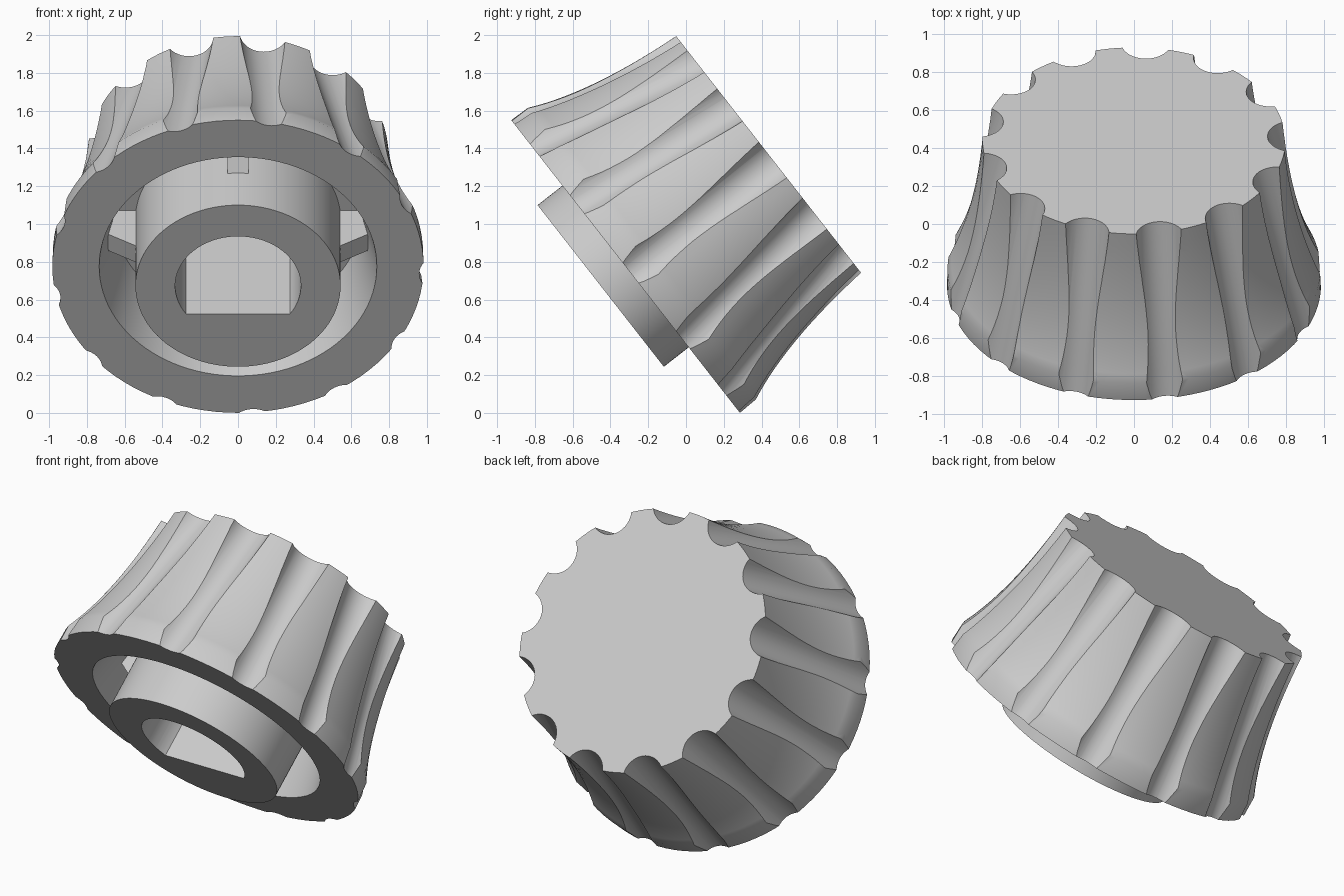
import bpy, bmesh
from math import sin, cos, pi, radians
from mathutils import Matrix, Vector

if "Cube" in bpy.data.objects:
    bpy.data.objects.remove(bpy.data.objects["Cube"], do_unlink=True)

HEIGHT, TEETH, SEGMENTS = 0.962, 13, 104
TILT = Matrix.Translation((0, -0.32, 0.775)) @ Matrix.Rotation(radians(-52), 4, 'X')

grey = bpy.data.materials.new("plain grey")
grey.use_nodes = True
grey.diffuse_color = (0.6, 0.6, 0.6, 1)
grey.node_tree.nodes["Principled BSDF"].inputs["Base Color"].default_value = (0.6, 0.6, 0.6, 1)


def make_object(name, bm):
    bmesh.ops.recalc_face_normals(bm, faces=bm.faces)
    mesh = bpy.data.meshes.new(name)
    bm.to_mesh(mesh)
    bm.free()
    mesh.materials.append(grey)
    obj = bpy.data.objects.new(name, mesh)
    bpy.context.collection.objects.link(obj)
    return obj


def activate(obj):
    bpy.ops.object.select_all(action='DESELECT')
    obj.select_set(True)
    bpy.context.view_layer.objects.active = obj


def prism(bm, outline, offset):
    """Extrude a closed outline of points along an offset."""
    face = bm.faces.new([bm.verts.new(p) for p in outline])
    out = bmesh.ops.extrude_face_region(bm, geom=[face])
    moved = [v for v in out["geom"] if isinstance(v, bmesh.types.BMVert)]
    bmesh.ops.translate(bm, verts=moved, vec=offset)


def cut(target, cutter):
    mod = target.modifiers.new("cut", 'BOOLEAN')
    mod.operation, mod.solver, mod.object = 'DIFFERENCE', 'EXACT', cutter
    activate(target)
    bpy.ops.object.modifier_apply(modifier=mod.name)
    bpy.data.objects.remove(cutter, do_unlink=True)


# Knob body: flared skirt, hollow underside and central hub in one turned profile
start, bend, end = Vector((0.98, 0.11)), Vector((0.836, 0.424)), Vector((0.796, HEIGHT))
steps = [i / 14 for i in range(15)]
flare = [start * (1 - t) ** 2 + bend * 2 * t * (1 - t) + end * t * t for t in steps]
profile = [(0, -0.167), (0.543, -0.167), (0.543, 0.41), (0.65, 0.41), (0.69, 0.2),
           (0.735, 0), (0.983, 0)] + [tuple(p) for p in flare] + [(0, HEIGHT)]
bm = bmesh.new()
line = [bm.verts.new((r, 0, z)) for r, z in profile]
edges = [bm.edges.new(pair) for pair in zip(line, line[1:])]
bmesh.ops.spin(bm, geom=line + edges, cent=(0, 0, 0), axis=(0, 0, 1),
               angle=2 * pi, steps=SEGMENTS, use_duplicate=False)
bmesh.ops.remove_doubles(bm, verts=bm.verts, dist=1e-4)
body = make_object("knob_body", bm)

# Grip grooves: leaning round cutters, deepest at the top
bm = bmesh.new()
foot, head = Vector((1.095, 0, 0)), Vector((0.837, 0, HEIGHT))
lean = head - foot
for i in range(TEETH):
    turn = Matrix.Rotation(radians(-90 + 9.5) + 2 * pi * i / TEETH, 4, 'Z')
    place = Matrix.Translation((foot + head) / 2) @ lean.to_track_quat('Z', 'Y').to_matrix().to_4x4()
    bmesh.ops.create_cone(bm, cap_ends=True, segments=40, radius1=0.13, radius2=0.13,
                          depth=lean.length + 0.5, matrix=turn @ place)
cut(body, make_object("groove_cutter", bm))

# D-shaped blind shaft hole
bm = bmesh.new()
a0 = radians(145.8)
arc = [a0 + (radians(394.2) - a0) * i / 56 for i in range(57)]
prism(bm, [(0.333 * cos(a), 0.333 * sin(a), -0.3) for a in arc], (0, 0, 0.9))
cut(body, make_object("shaft_cutter", bm))

# Four sloped ribs between hub and skirt
bm = bmesh.new()
side = [(0.53, 0.10), (0.75, 0.25), (0.75, 0.45), (0.53, 0.45)]
for i in range(4):
    rib = bmesh.new()
    prism(rib, [(x, -0.055, z) for x, z in side], (0, 0.11, 0))
    rib.transform(Matrix.Rotation(i * pi / 2, 4, 'Z'))
    part = bpy.data.meshes.new("rib_part")
    rib.to_mesh(part)
    rib.free()
    bm.from_mesh(part)
    bpy.data.meshes.remove(part)
ribs = make_object("inner_ribs", bm)

# Tilt into place and shade
for obj in (body, ribs):
    obj.data.transform(TILT)
    activate(obj)
    bpy.ops.object.shade_smooth_by_angle(angle=radians(25))
